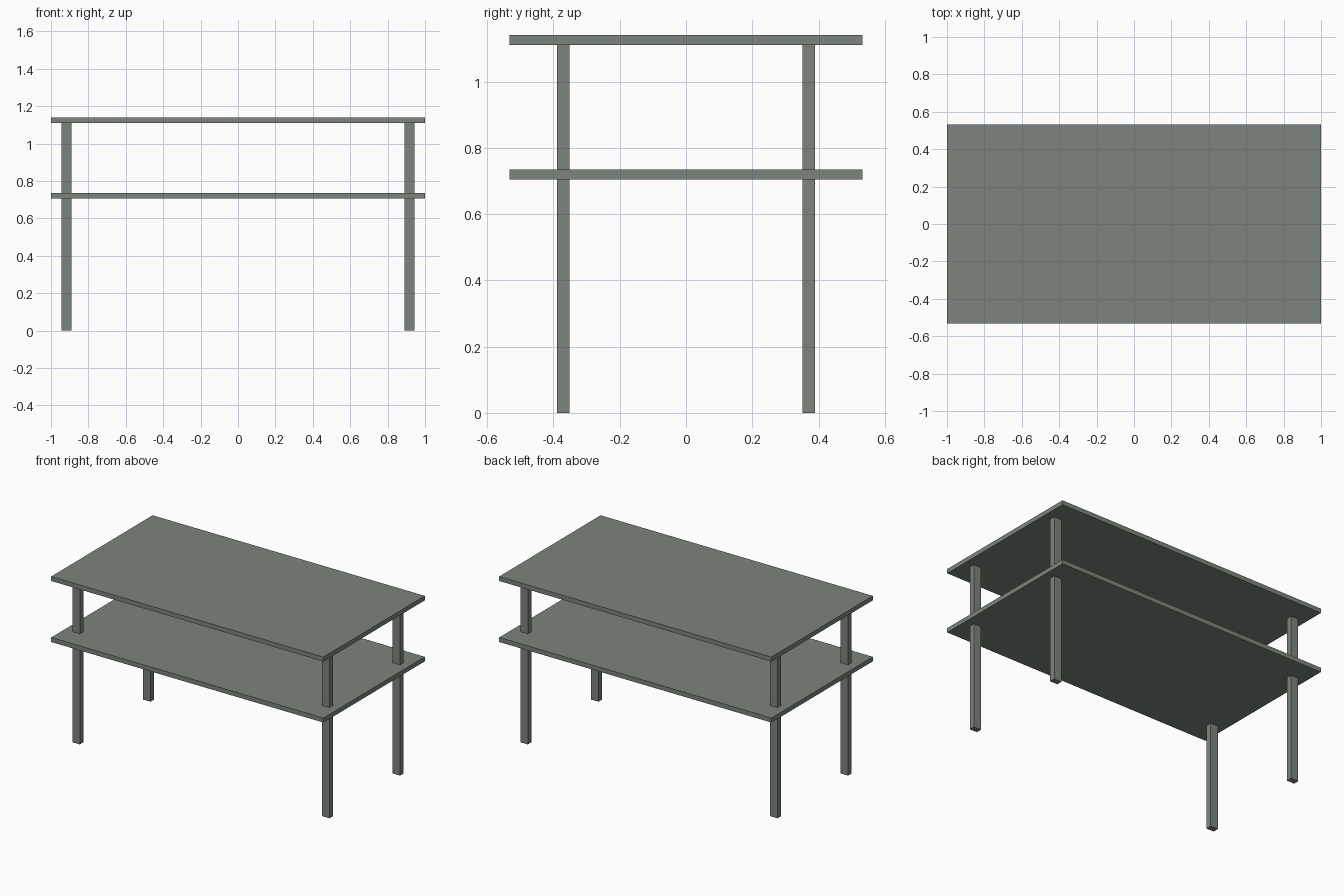
import bpy

if "Cube" in bpy.data.objects:
    bpy.data.objects.remove(bpy.data.objects["Cube"])

# One flat grey-green for the whole table
mat = bpy.data.materials.new("grey_green")
mat.diffuse_color = (0.2, 0.232, 0.202, 1.0)
mat.use_nodes = True
mat.node_tree.nodes["Principled BSDF"].inputs["Base Color"].default_value = mat.diffuse_color


def box(name, x, y, z0, z1, sx, sy):
    """Box centred on x, y and spanning z0 to z1."""
    bpy.ops.mesh.primitive_cube_add(size=1, location=(x, y, (z0 + z1) / 2))
    ob = bpy.context.object
    ob.name = name
    ob.scale = (sx, sy, z1 - z0)
    bpy.ops.object.transform_apply(location=False, rotation=False, scale=True)
    ob.data.materials.append(mat)
    return ob


WIDTH, DEPTH = 2.0, 1.064
TOP_Z0, TOP_Z1 = 1.11, 1.14
SHELF_Z0, SHELF_Z1 = 0.705, 0.735

# Table top and lower shelf
box("table_top", 0, 0, TOP_Z0, TOP_Z1, WIDTH, DEPTH)
box("shelf", 0, 0, SHELF_Z0, SHELF_Z1, WIDTH, DEPTH)

# Four legs running from the floor through the shelf to the top
for side_x, sx in (("left", -1), ("right", 1)):
    for side_y, sy in (("front", -1), ("back", 1)):
        box(f"{side_y}_{side_x}_leg", sx * 0.917, sy * 0.371,
            0, TOP_Z0, 0.055, 0.038)
